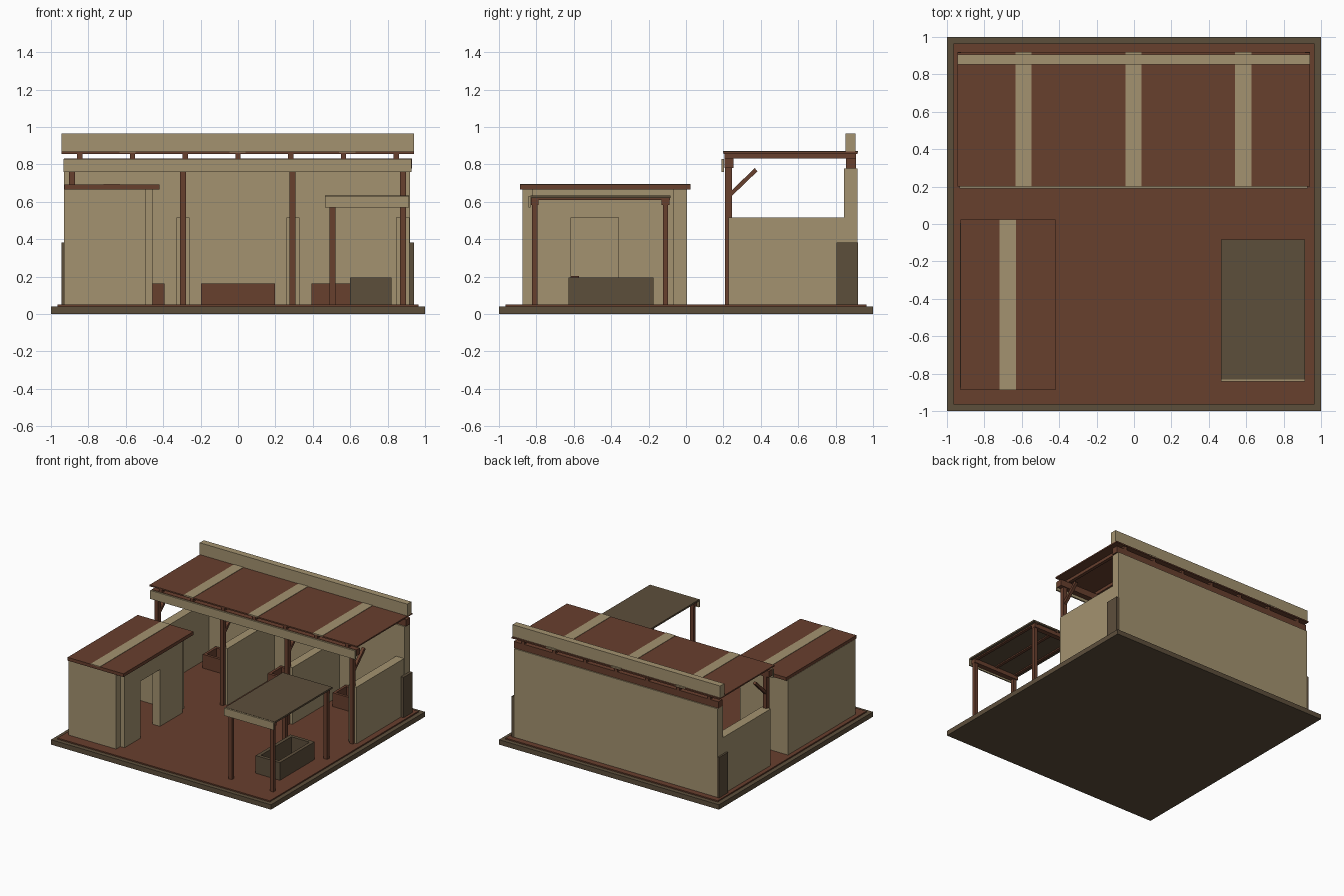
import bpy, bmesh, math
from mathutils import Matrix, Vector


def material(name, rgb):
    m = bpy.data.materials.new(name)
    m.diffuse_color = (*rgb, 1)
    return m


TAN = material("tan clay", (0.37, 0.29, 0.16))
RUST = material("rust timber", (0.137, 0.050, 0.027))
DARK = material("dark umber", (0.108, 0.077, 0.044))


def boxes(name, mat, *spans):
    """One object from boxes given as (x0, x1, y0, y1, z0, z1)."""
    bm = bmesh.new()
    for x0, x1, y0, y1, z0, z1 in spans:
        mx = Matrix.Translation(((x0 + x1) / 2, (y0 + y1) / 2, (z0 + z1) / 2))
        bmesh.ops.create_cube(bm, size=1, matrix=mx @ Matrix.Diagonal((x1 - x0, y1 - y0, z1 - z0, 1)))
    me = bpy.data.meshes.new(name)
    bm.to_mesh(me)
    bm.free()
    me.materials.append(mat)
    ob = bpy.data.objects.new(name, me)
    bpy.context.collection.objects.link(ob)
    return ob


def trough(name, mat, x0, x1, y0, y1, z1, t=0.022):
    """Open box resting on the floor."""
    z0 = FLOOR
    return boxes(name, mat,
                 (x0, x1, y0, y0 + t, z0, z1), (x0, x1, y1 - t, y1, z0, z1),
                 (x0, x0 + t, y0 + t, y1 - t, z0, z1), (x1 - t, x1, y0 + t, y1 - t, z0, z1))


FLOOR = 0.05

# Ground slab
boxes("base_slab", DARK, (-1, 1, -1, 1, 0, 0.04))
boxes("yard_floor", RUST, (-0.965, 0.965, -0.965, 0.965, 0.04, FLOOR))

# Stable walls
boxes("stable_back_wall", TAN, (-0.93, 0.92, 0.845, 0.917, FLOOR, 0.778))
boxes("stable_side_walls", TAN,
      (-0.93, -0.855, 0.228, 0.845, FLOOR, 0.515), (0.845, 0.918, 0.228, 0.845, FLOOR, 0.515))
boxes("stall_dividers", TAN,
      *[(x - 0.035, x + 0.035, 0.235, 0.845, FLOOR, 0.515) for x in (-0.295, 0.295)])
boxes("corner_buttresses", DARK,
      (-0.945, -0.925, 0.805, 0.919, FLOOR, 0.382), (0.915, 0.942, 0.805, 0.919, FLOOR, 0.382))

# Stable timber frame
post_x = (-0.888, -0.295, 0.292, 0.882)
boxes("stable_posts", RUST, *[(x - 0.016, x + 0.016, 0.208, 0.245, FLOOR, 0.78) for x in post_x])
boxes("stable_beams", RUST,
      (-0.93, 0.93, 0.207, 0.253, 0.78, 0.832), (-0.93, 0.93, 0.855, 0.908, 0.778, 0.832))
boxes("stable_rafters", RUST,
      *[(i * 0.282 - 0.0135, i * 0.282 + 0.0135, 0.205, 0.908, 0.832, 0.857) for i in range(-3, 4)])
boxes("stable_fascia", TAN, (-0.932, 0.928, 0.191, 0.204, 0.76, 0.83))

# Diagonal braces behind the posts
a, b = Vector((0, 0.24, 0.642)), Vector((0, 0.375, 0.772))
for x in post_x:
    brace = boxes("post_brace", RUST, (-0.012, 0.012, -(b - a).length / 2, (b - a).length / 2, -0.011, 0.011))
    brace.location = (a + b) / 2 + Vector((x, 0, 0))
    brace.rotation_euler.x = math.atan2(b.z - a.z, b.y - a.y)

# Stable roof
boxes("stable_roof", RUST, (-0.945, 0.942, 0.2, 0.918, 0.857, 0.868))
boxes("stable_roof_strips", TAN,
      *[(x - 0.043, x + 0.043, 0.199, 0.919, 0.863, 0.871) for x in (-0.59, -0.003, 0.584)])
boxes("roof_parapet", TAN, (-0.945, 0.942, 0.853, 0.906, 0.868, 0.965))

# Stall feed troughs
for x in (-0.59, 0, 0.59):
    trough("stall_trough", RUST, x - 0.197, x + 0.197, 0.665, 0.835, 0.163)

# Hut, with a doorway in its yard wall
boxes("hut_walls", TAN,
      (-0.93, -0.495, -0.875, -0.803, FLOOR, 0.668),
      (-0.93, -0.495, -0.07, 0.005, FLOOR, 0.668),
      (-0.93, -0.858, -0.803, -0.07, FLOOR, 0.668))
boxes("hut_doorway_wall", TAN,
      (-0.527, -0.457, -0.82, -0.615, FLOOR, 0.668),
      (-0.527, -0.457, -0.36, -0.068, FLOOR, 0.668),
      (-0.527, -0.457, -0.615, -0.36, 0.517, 0.668))
boxes("hut_roof", RUST, (-0.928, -0.42, -0.887, 0.024, 0.666, 0.693))
boxes("hut_roof_strip", TAN, (-0.718, -0.632, -0.887, 0.024, 0.69, 0.696))
boxes("hut_bench", RUST, (-0.855, -0.65, -0.8, -0.573, FLOOR, 0.203))

# Canopy shelter
boxes("canopy_posts", RUST,
      *[(x - 0.016, x + 0.016, y - 0.014, y + 0.014, FLOOR, 0.59)
        for x in (0.504, 0.882) for y in (-0.809, -0.11)])
boxes("canopy_beams", RUST,
      *[(0.48, 0.9, y - 0.021, y + 0.021, 0.582, 0.615) for y in (-0.809, -0.11)])
boxes("canopy_rafters", RUST,
      *[(x - 0.012, x + 0.012, -0.83, -0.085, 0.61, 0.622) for x in (0.504, 0.69, 0.882)])
boxes("canopy_roof", DARK, (0.465, 0.915, -0.832, -0.083, 0.62, 0.634))
boxes("canopy_fascia", TAN, (0.465, 0.915, -0.843, -0.832, 0.57, 0.632))

# Water trough under the canopy
trough("water_trough", DARK, 0.6, 0.82, -0.627, -0.175, 0.195, 0.028)
